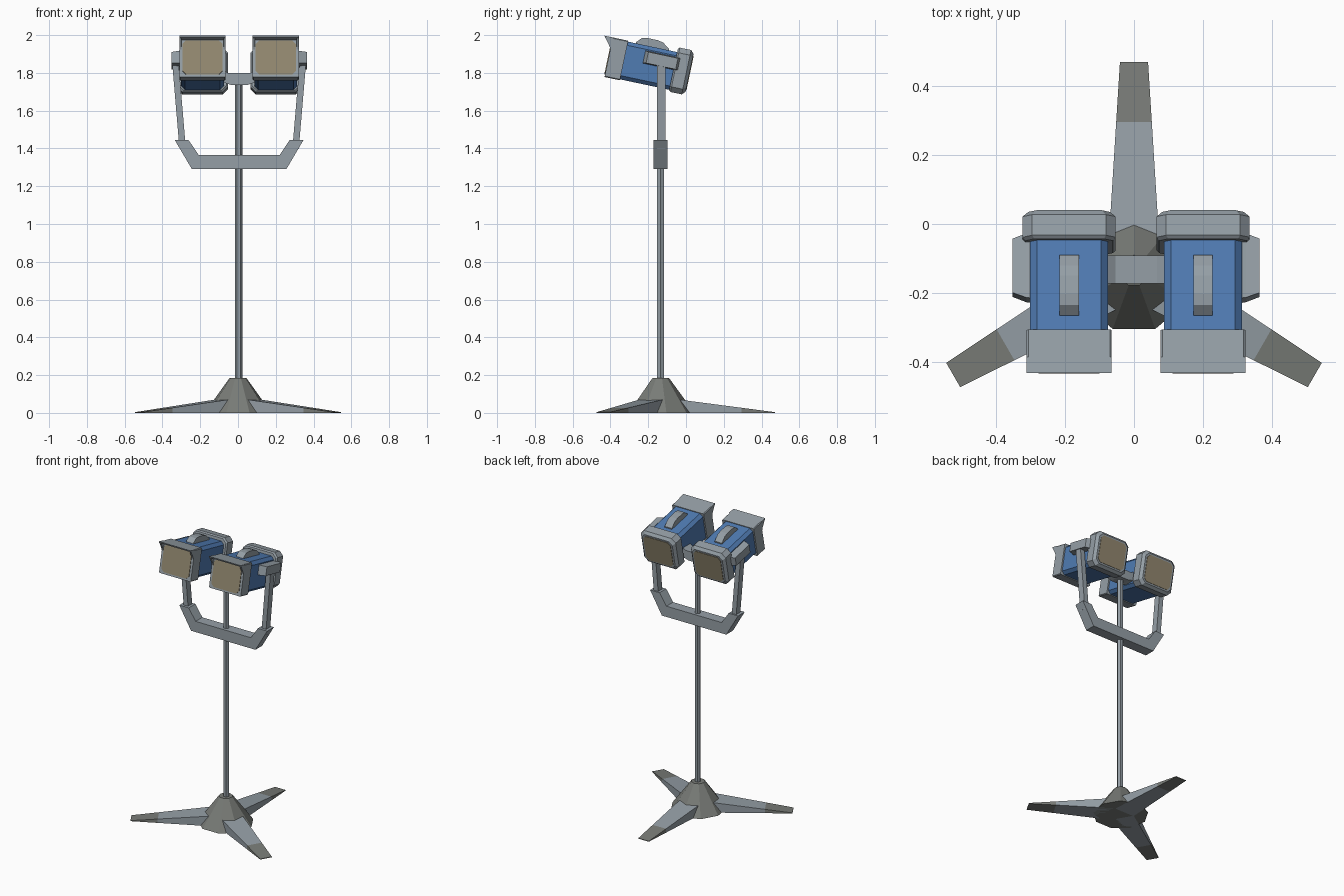
import bpy, bmesh, math
from math import sin, cos, radians

if "Cube" in bpy.data.objects:
    bpy.data.objects.remove(bpy.data.objects["Cube"])


def material(name, rgb):
    m = bpy.data.materials.new(name)
    m.diffuse_color = (*rgb, 1)
    m.use_nodes = True
    m.node_tree.nodes["Principled BSDF"].inputs["Base Color"].default_value = m.diffuse_color
    return m


GREY = material("blue_grey_metal", (0.30, 0.345, 0.38))
DARK = material("dark_grey_metal", (0.19, 0.20, 0.185))
BLUE = material("blue_paint", (0.08, 0.20, 0.45))
TAN = material("tan_glass", (0.29, 0.245, 0.16))

CX = 0.006            # centre line of the lamp head
PY = -0.135           # depth of the pole
TILT = radians(12)
LAMP_Y, LAMP_Z = -0.198, 1.838


def loft(name, loops, mats, span_mat=None):
    """Join equal-sized loops of points into a closed solid."""
    bm = bmesh.new()
    rings = [[bm.verts.new(p) for p in loop] for loop in loops]
    n = len(rings[0])
    for k in range(len(rings) - 1):
        a, b = rings[k], rings[k + 1]
        for i in range(n):
            j = (i + 1) % n
            f = bm.faces.new((a[i], a[j], b[j], b[i]))
            f.material_index = span_mat[k] if span_mat else 0
    bm.faces.new(rings[0])
    f = bm.faces.new(rings[-1])
    f.material_index = span_mat[-1] if span_mat else 0
    bmesh.ops.recalc_face_normals(bm, faces=bm.faces)
    me = bpy.data.meshes.new(name)
    bm.to_mesh(me)
    bm.free()
    for m in mats:
        me.materials.append(m)
    ob = bpy.data.objects.new(name, me)
    bpy.context.collection.objects.link(ob)
    return ob


def ring(cx, cy, z, r, n, start):
    return [(cx + r * cos(start + i * 2 * math.pi / n),
             cy + r * sin(start + i * 2 * math.pi / n), z) for i in range(n)]


def lamp(x, v, w):
    """Tilted lamp space: x across, v backwards along the lamp, w up."""
    return (x, LAMP_Y + v * cos(TILT) + w * sin(TILT),
            LAMP_Z - v * sin(TILT) + w * cos(TILT))


def octo(x, v, hw, hh, c, w0=0.0):
    """Chamfered rectangle across the lamp axis."""
    pts = [(hw, hh - c), (hw - c, hh), (c - hw, hh), (-hw, hh - c),
           (-hw, c - hh), (c - hw, -hh), (hw - c, -hh), (hw, c - hh)]
    return [lamp(x + a, v, w0 + b) for a, b in pts]


def slab(name, x0, x1, profile, mat):
    """Extrude a (v, w) lamp side profile across x."""
    return loft(name, [[lamp(x, v, w) for v, w in profile] for x in (x0, x1)], [mat])


# Base cone, its vertices lined up with the three legs
loft("base_cone", [ring(0, PY, 0, 0.18, 9, math.pi / 2),
                   ring(0, PY, 0.185, 0.045, 9, math.pi / 2)], [DARK])

# Legs with darker tips
for k in range(3):
    a = math.pi / 2 + k * 2 * math.pi / 3
    loops = []
    for r in (0.04, 0.43, 0.605):
        hw = 0.0785 - 0.0625 * r
        h = 0.004 + (0.605 - r) * 0.131
        loops.append([(r * cos(a) - s * sin(a), PY + r * sin(a) + s * cos(a), z)
                      for s, z in ((-hw, 0), (hw, 0), (hw, h), (-hw, h))])
    loft(f"leg_{k + 1}", loops, [GREY, DARK], [0, 1])

# Pole
loft("pole", [ring(0.004, PY, 0.17, 0.02, 6, 0),
              ring(0.004, PY, 1.76, 0.02, 6, 0)], [GREY])

# Lower U bracket
half = [(0.25, 1.29), (0.341, 1.445), (0.268, 1.445), (0.214, 1.365)]
outline = half + [(-x, z) for x, z in reversed(half)]
loft("u_bracket", [[(CX + x, y, z) for x, z in outline] for y in (-0.172, -0.098)], [GREY])

# Middle connector between the lamps
loft("middle_connector",
     [[(CX + x, y, z) for x, z in ((-0.04, 1.735), (0.04, 1.735), (0.085, 1.75),
                                   (0.085, 1.815), (0.06, 1.80), (-0.06, 1.80),
                                   (-0.085, 1.815), (-0.085, 1.75))]
      for y in (-0.172, -0.092)], [GREY])

for s, side in ((-1, "left"), (1, "right")):
    # Upright arm and its side mount
    loft(f"{side}_arm",
         [[(CX + s * x + dx, -0.131 + dy, z)
           for dx, dy in ((-.017, -.023), (.017, -.023), (.017, .023), (-.017, .023))]
          for x, z in ((0.299, 1.40), (0.338, 1.86))], [GREY])
    loft(f"{side}_side_mount",
         [[lamp(CX + s * x, 0.064 + a * hv, 0.041 + b * hw)
           for a, b in ((-1, -1), (1, -1), (1, 1), (-1, 1))]
          for x, hv, hw in ((0.295, 0.098, 0.036), (0.318, 0.095, 0.033),
                            (0.358, 0.08, 0.03))], [GREY])

    # Lamp body
    x = CX + s * 0.194
    loft(f"{side}_lamp_body", [octo(x, -0.14, 0.113, 0.102, 0.02),
                               octo(x, 0.15, 0.113, 0.102, 0.02)], [BLUE])

    # Rear cap with its glass
    loft(f"{side}_rear_cap", [octo(x, 0.133, 0.127, 0.112, 0.026, 0.008),
                              octo(x, 0.142, 0.135, 0.12, 0.028, 0.008),
                              octo(x, 0.203, 0.135, 0.12, 0.028, 0.008),
                              octo(x, 0.22, 0.118, 0.103, 0.025, 0.008)], [GREY])
    loft(f"{side}_rear_glass", [octo(x, 0.218, 0.105, 0.092, 0.02, 0.008),
                                octo(x, 0.223, 0.105, 0.092, 0.02, 0.008)], [TAN])

    # Front hood, its glass and the visor
    loft(f"{side}_front_hood", [octo(x, -0.133, 0.123, 0.107, 0.005),
                                octo(x, -0.216, 0.123, 0.107, 0.005)], [GREY])
    loft(f"{side}_front_glass", [octo(x, -0.214, 0.107, 0.092, 0.02, -0.002),
                                 octo(x, -0.22, 0.107, 0.092, 0.02, -0.002)], [TAN])
    slab(f"{side}_visor_roof", x - 0.123, x + 0.123,
         [(-0.215, 0.107), (-0.262, 0.107), (-0.256, 0.097), (-0.215, 0.092)], GREY)
    for t, edge in ((-1, "outer" if s > 0 else "inner"), (1, "inner" if s > 0 else "outer")):
        slab(f"{side}_visor_{edge}_cheek", x + t * 0.123, x + t * 0.111,
             [(-0.215, 0.106), (-0.261, 0.106), (-0.222, 0.055), (-0.215, 0.04)], GREY)

    # Arched top handle
    slab(f"{side}_top_handle", x - 0.028, x + 0.028,
         [(-0.092, 0.095), (-0.09, 0.109), (-0.066, 0.135), (-0.035, 0.142),
          (0.02, 0.142), (0.05, 0.136), (0.088, 0.109), (0.09, 0.095)], GREY)
